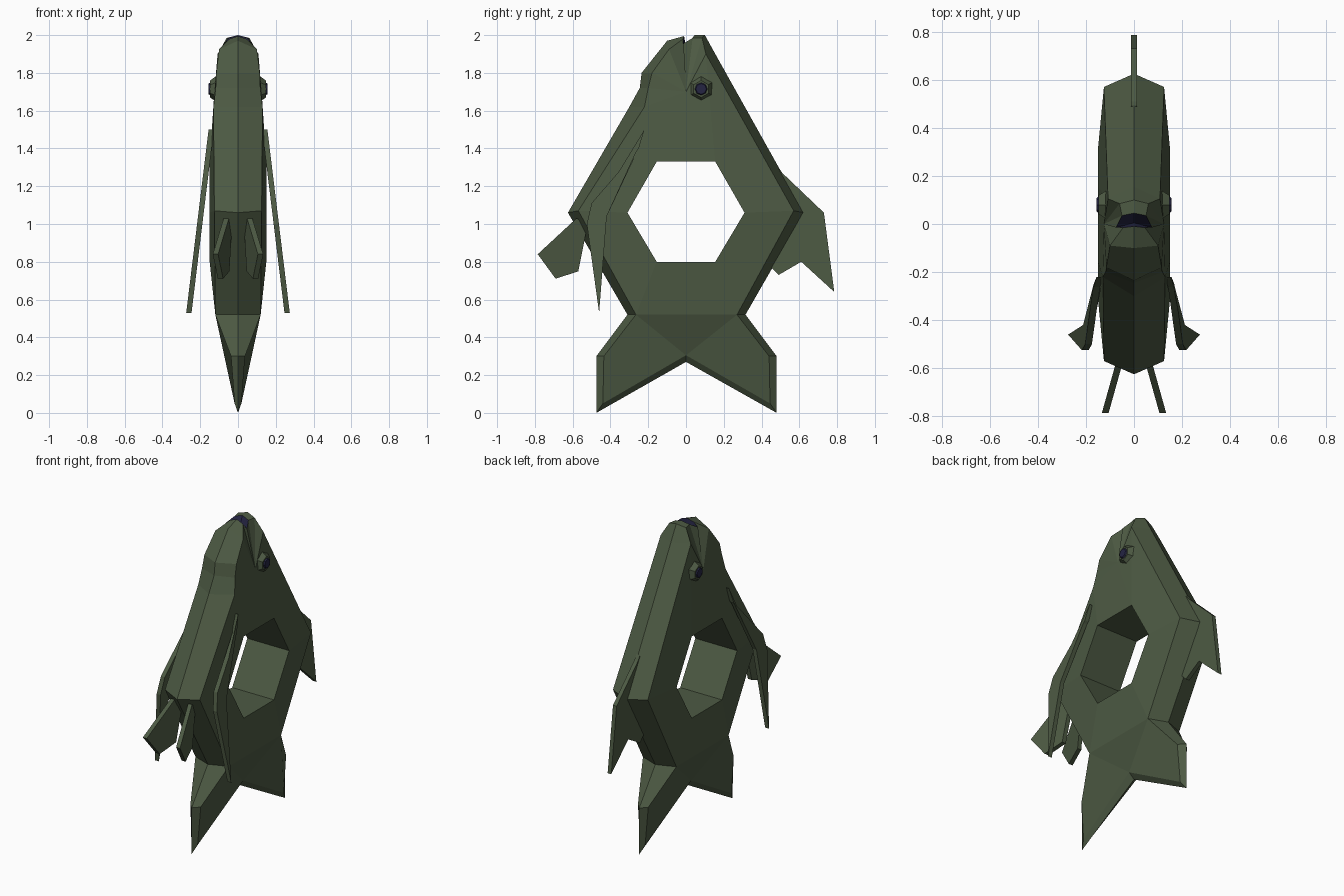
import bpy, bmesh, math
from mathutils import Matrix

if "Cube" in bpy.data.objects:
    bpy.data.objects.remove(bpy.data.objects["Cube"])


def material(name, rgb):
    m = bpy.data.materials.new(name)
    m.diffuse_color = (*rgb, 1)
    m.use_nodes = True
    m.node_tree.nodes["Principled BSDF"].inputs["Base Color"].default_value = m.diffuse_color
    return m


GREEN = material("dark green", (0.075, 0.103, 0.057))
NAVY = material("dark navy", (0.018, 0.018, 0.055))


def finish(bm, name, *mats):
    bmesh.ops.remove_doubles(bm, verts=bm.verts, dist=1e-4)
    bmesh.ops.recalc_face_normals(bm, faces=bm.faces)
    me = bpy.data.meshes.new(name)
    bm.to_mesh(me)
    bm.free()
    for m in mats:
        me.materials.append(m)
    ob = bpy.data.objects.new(name, me)
    bpy.context.collection.objects.link(ob)
    return ob


# Body outline: (ridge y, ridge z, side y, side z, side half width)
OUT = [
    (0.045, 2.0, 0.035, 1.985, 0.05),     # 0 upper lip
    (0.10, 2.0, 0.085, 1.985, 0.06),      # 1 nose
    (0.155, 1.90, 0.105, 1.90, 0.108),    # 2 forehead
    (0.625, 1.06, 0.57, 1.07, 0.125),     # 3 back
    (0.315, 0.52, 0.27, 0.52, 0.12),      # 4 tail root
    (0.48, 0.30, 0.44, 0.30, 0.037),      # 5 tail lobe
    (0.48, 0.0, 0.445, 0.05, 0.018),      # 6 tail tip
    (0.0, 0.27, 0.0, 0.305, 0.037),       # 7 tail fork
    (-0.475, 0.0, -0.44, 0.05, 0.018),    # 8
    (-0.475, 0.30, -0.435, 0.30, 0.037),  # 9
    (-0.31, 0.52, -0.265, 0.52, 0.12),    # 10
    (-0.625, 1.06, -0.57, 1.07, 0.125),   # 11 belly
    (-0.30, 1.62, -0.22, 1.62, 0.13),     # 12 gill
    (-0.245, 1.72, -0.20, 1.72, 0.118),   # 13 throat
    (-0.235, 1.80, -0.18, 1.80, 0.115),   # 14 chin
    (-0.10, 1.97, -0.09, 1.925, 0.10),    # 15 jaw
    (-0.01, 1.995, -0.015, 1.98, 0.045),  # 16 lower lip
    (0.005, 1.90, -0.015, 1.955, 0.075),  # 17 mouth
]
HOLE = [(0.155, 1.33), (0.31, 1.06), (0.155, 0.80),
        (-0.155, 0.80), (-0.31, 1.06), (-0.155, 1.33)]

bm = bmesh.new()
for s in (1, -1):
    ridge = [bm.verts.new((0, o[0], o[1])) for o in OUT]
    side = [bm.verts.new((s * o[4], o[2], o[3])) for o in OUT]
    hole = [bm.verts.new((s * 0.15, y, z)) for y, z in HOLE]
    mid = [bm.verts.new((0, y, z)) for y, z in HOLE]
    n = len(OUT)
    # bevelled rim, dark inside the mouth
    for i in range(n):
        j = (i + 1) % n
        f = bm.faces.new((ridge[i], ridge[j], side[j], side[i]))
        f.material_index = 1 if i in (16, 17) else 0
    # walls of the hexagonal hole
    for i in range(6):
        j = (i + 1) % 6
        bm.faces.new((hole[i], hole[j], mid[j], mid[i]))
    # flanks around the hole
    for a, b, c, d in ((2, 3, 1, 0), (3, 4, 2, 1), (4, 10, 3, 2),
                       (10, 11, 4, 3), (11, 12, 5, 4)):
        bm.faces.new((side[a], side[b], hole[c], hole[d]))
    # tail
    for ids in ((4, 5, 6, 7), (4, 7, 10), (7, 8, 9, 10)):
        bm.faces.new([side[i] for i in ids])
    # head, fanned round the cheek
    cheek = bm.verts.new((s * 0.125, 0.0, 1.70))
    loop = [side[i] for i in (12, 13, 14, 15, 16, 17, 0, 1, 2)] + [hole[0], hole[5]]
    for i, v in enumerate(loop):
        bm.faces.new((v, loop[(i + 1) % len(loop)], cheek))
finish(bm, "fish_body", GREEN, NAVY)


def fin(name, pts, x_at, thick):
    """Flat fin from a (y, z) outline; x_at gives its sideways lean."""
    bm = bmesh.new()
    a, b = [[bm.verts.new((x_at(y, z) + t * thick / 2, y, z)) for y, z in pts]
            for t in (-1, 1)]
    bm.faces.new(a)
    bm.faces.new(b)
    for i in range(len(pts)):
        j = (i + 1) % len(pts)
        bm.faces.new((a[i], a[j], b[j], b[i]))
    finish(bm, name, GREEN)


fin("dorsal_fin", [(0.49, 1.30), (0.51, 1.27), (0.73, 1.06), (0.785, 0.64),
                   (0.61, 0.80), (0.49, 0.73), (0.42, 0.80)],
    lambda y, z: 0, 0.026)

for s, label in ((1, "right"), (-1, "left")):
    fin("pelvic_fin_" + label,
        [(-0.52, 1.0), (-0.58, 1.03), (-0.785, 0.84), (-0.69, 0.71),
         (-0.57, 0.75), (-0.53, 0.95)],
        lambda y, z: s * (0.062 + 0.28 * (-0.58 - y)), 0.028)
    fin("pectoral_fin_" + label,
        [(-0.22, 1.50), (-0.26, 1.39), (-0.42, 1.04), (-0.46, 0.53),
         (-0.525, 1.0), (-0.50, 1.11), (-0.25, 1.40)],
        lambda y, z: s * (0.26 - 0.122 * (z - 0.53)), 0.028)

    # eye socket and pupil, pointing sideways
    def disc(name, seg, r1, r2, x0, x1, mat):
        bm = bmesh.new()
        mx = (Matrix.Translation((s * (x0 + x1) / 2, 0.08, 1.715))
              @ Matrix.Rotation(s * math.pi / 2, 4, 'Y')
              @ Matrix.Rotation(math.pi / 2, 4, 'Z'))
        bmesh.ops.create_cone(bm, cap_ends=True, segments=seg, radius1=r1,
                              radius2=r2, depth=x1 - x0, matrix=mx)
        finish(bm, name, mat)
    disc("eye_" + label, 6, 0.075, 0.045, 0.105, 0.148, GREEN)
    disc("pupil_" + label, 8, 0.034, 0.028, 0.147, 0.156, NAVY)
